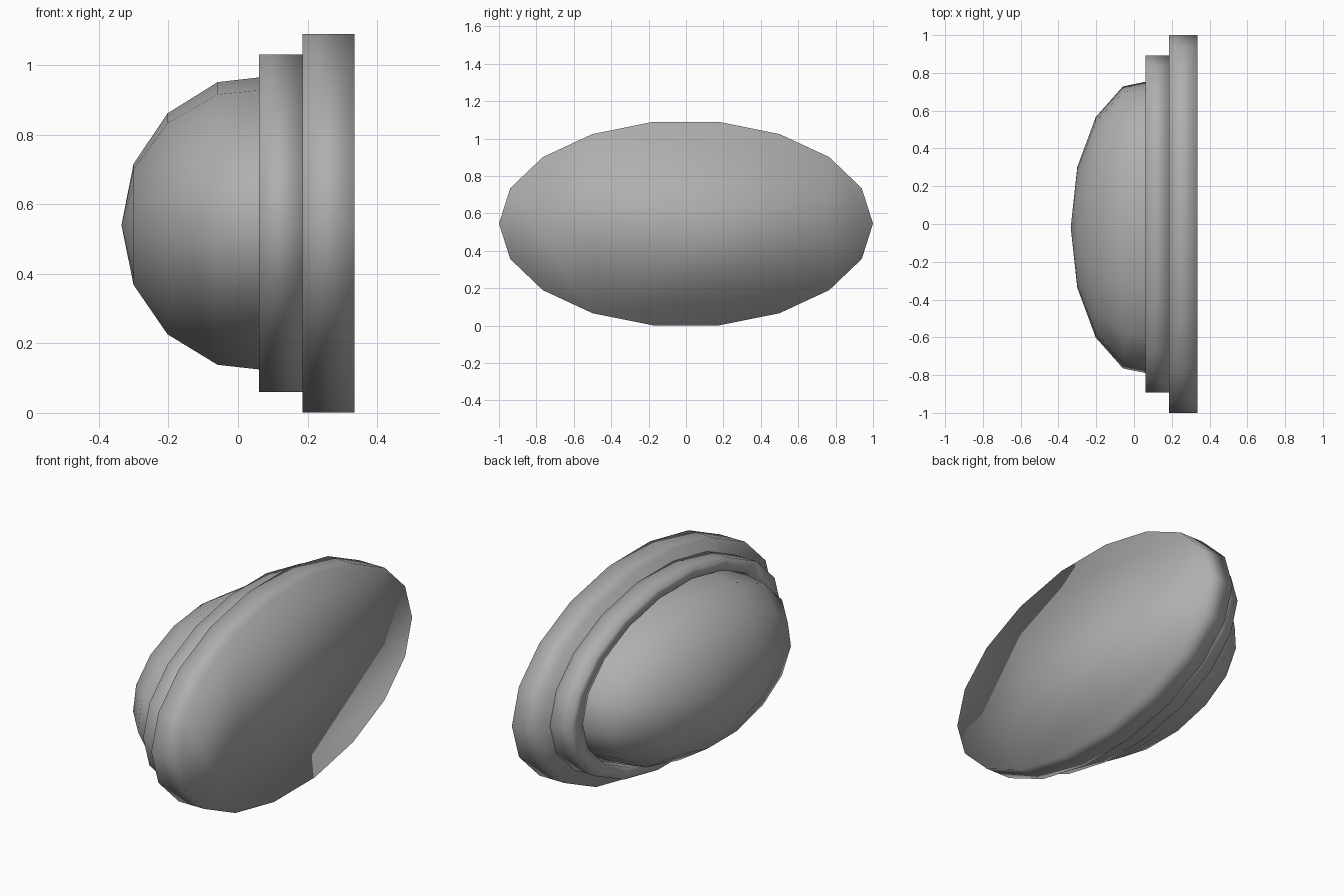
import bpy, bmesh
from math import sin, cos, pi, radians

if "Cube" in bpy.data.objects:
    bpy.data.objects.remove(bpy.data.objects["Cube"])

grey = bpy.data.materials.new("dark_grey")
grey.diffuse_color = (0.43, 0.43, 0.43, 1)
grey.use_nodes = True
grey.node_tree.nodes["Principled BSDF"].inputs["Base Color"].default_value = grey.diffuse_color


def loft(name, rings, sides, cy, cz, start=0.0, pole=None, caps=(True, True)):
    """Skin elliptical rings (x, radius_y, radius_z) stacked along x."""
    bm = bmesh.new()
    loops = []
    for x, ry, rz in rings:
        angles = [start + 2 * pi * i / sides for i in range(sides)]
        loops.append([bm.verts.new((x, cy + ry * cos(a), cz + rz * sin(a)))
                      for a in angles])
    for a, b in zip(loops, loops[1:]):
        for i in range(sides):
            j = (i + 1) % sides
            bm.faces.new((a[i], a[j], b[j], b[i]))
    if pole is not None:
        tip = bm.verts.new((pole, cy, cz))
        for i in range(sides):
            bm.faces.new((tip, loops[0][(i + 1) % sides], loops[0][i]))
    elif caps[0]:
        bm.faces.new(loops[0])
    if caps[1]:
        bm.faces.new(loops[-1])
    bmesh.ops.remove_doubles(bm, verts=bm.verts[:], dist=1e-5)
    bmesh.ops.recalc_face_normals(bm, faces=bm.faces[:])
    for f in bm.faces:
        f.smooth = True
    mesh = bpy.data.meshes.new(name)
    bm.to_mesh(mesh)
    bm.free()
    mesh.materials.append(grey)
    obj = bpy.data.objects.new(name, mesh)
    bpy.context.collection.objects.link(obj)
    return obj


# Large oval base plate
RY, RZ, CZ = 1.0, 0.553, 0.545
loft("base_plate", [(0.185, RY, RZ), (0.335, RY, RZ)], 18, 0, CZ, start=pi)

# Smaller oval step ring with a hole just wider than the dome
k, h = 0.891, 0.79
loft("step_ring", [(0.185, RY * k, RZ * k), (0.06, RY * k, RZ * k),
                   (0.06, RY * h, RZ * h), (0.185, RY * h, RZ * h),
                   (0.185, RY * k, RZ * k)], 18, 0, CZ, caps=(False, False))

# Faceted oval dome, pole facing -x, its rim sunk into the step ring
dome_x, dome_r = 0.065, (0.40, 0.789, 0.432)
rings = []
for step in range(1, 5):
    t = radians(24 * step)
    rings.append((dome_x - dome_r[0] * cos(t), dome_r[1] * sin(t), dome_r[2] * sin(t)))
rings.append((0.19, dome_r[1] * 0.95, dome_r[2] * 0.95))
loft("dome", rings, 15, -0.018, 0.54, start=pi / 2, pole=dome_x - dome_r[0])
